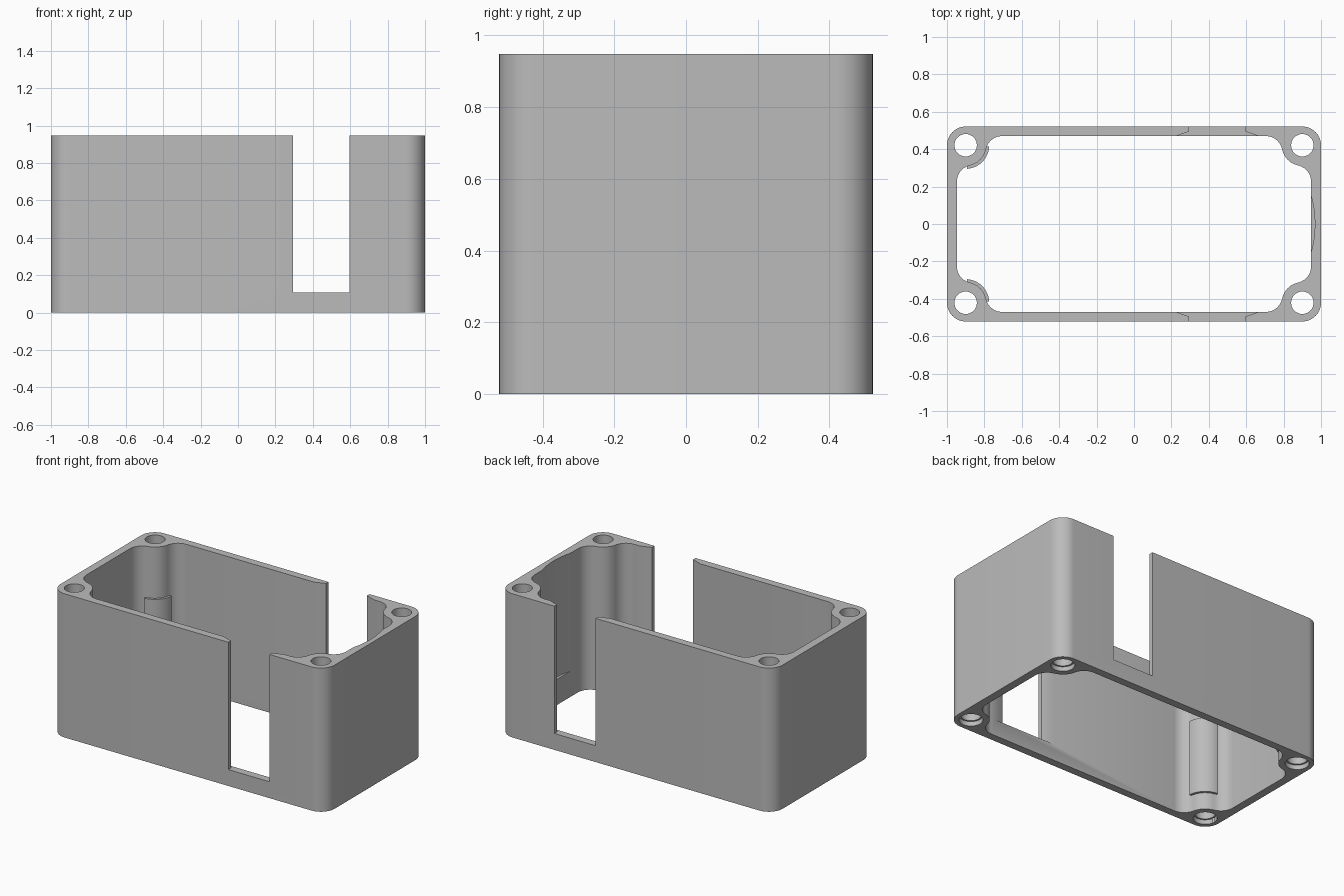
import bpy, bmesh, math
from math import cos, sin, atan2, sqrt, pi, radians

if "Cube" in bpy.data.objects:
    bpy.data.objects.remove(bpy.data.objects["Cube"])

HX, HY, H = 1.0, 0.521, 0.948          # outer half sizes and height
IX, IY = 0.947, 0.47                   # inner half sizes
BX, BY, BR = 0.9, 0.421, 0.11          # screw boss centre and radius
FR = 0.09                              # fillet between boss and wall

grey = bpy.data.materials.new("plain_grey")
grey.diffuse_color = (0.5, 0.5, 0.5, 1)
grey.use_nodes = True
grey.node_tree.nodes["Principled BSDF"].inputs["Base Color"].default_value = grey.diffuse_color


def prism(name, pts, z0, z1):
    """Solid made by raising a closed outline from z0 to z1."""
    bm = bmesh.new()
    base = bm.faces.new([bm.verts.new((x, y, z0)) for x, y in pts])
    top = bmesh.ops.extrude_face_region(bm, geom=[base])["geom"]
    bmesh.ops.translate(bm, vec=(0, 0, z1 - z0),
                        verts=[v for v in top if isinstance(v, bmesh.types.BMVert)])
    bmesh.ops.recalc_face_normals(bm, faces=bm.faces)
    mesh = bpy.data.meshes.new(name)
    bm.to_mesh(mesh)
    bm.free()
    mesh.materials.append(grey)
    ob = bpy.data.objects.new(name, mesh)
    bpy.context.collection.objects.link(ob)
    return ob


def arc(cx, cy, r, a0, a1, n=12):
    return [(cx + r * cos(a0 + (a1 - a0) * i / n),
             cy + r * sin(a0 + (a1 - a0) * i / n)) for i in range(n + 1)]


def four_corners(quarter):
    """Mirror a +x +y corner path, running counterclockwise, to all corners."""
    out = []
    for sx, sy in ((1, 1), (-1, 1), (-1, -1), (1, -1)):
        path = quarter if sx * sy > 0 else quarter[::-1]
        out += [(x * sx, y * sy) for x, y in path]
    return out


def combine(target, other, operation):
    mod = target.modifiers.new(operation.lower(), "BOOLEAN")
    mod.operation, mod.solver, mod.object = operation, "EXACT", other
    bpy.context.view_layer.objects.active = target
    bpy.ops.object.modifier_apply(modifier=mod.name)
    bpy.data.objects.remove(other)


# Rounded outer block
R = 0.1
box = prism("enclosure_wall", four_corners(arc(HX - R, HY - R, R, 0, pi / 2)), 0, H)

# Cavity outline: wall, fillet, boss, fillet, wall
d = BR + FR
fx1 = IX - FR
fy1 = BY - sqrt(d * d - (BX - fx1) ** 2)
fy2 = IY - FR
fx2 = BX - sqrt(d * d - (BY - fy2) ** 2)
a1 = atan2(BY - fy1, BX - fx1)         # fillet towards boss, side wall
a2 = atan2(BY - fy2, BX - fx2)         # fillet towards boss, long wall
corner = (arc(fx1, fy1, FR, 0, a1)
          + arc(BX, BY, BR, a1 + pi, a2 + pi)[1:-1][::1]
          + arc(fx2, fy2, FR, a2, pi / 2))
combine(box, prism("cavity", four_corners(corner), -0.1, H + 0.1), "DIFFERENCE")

# Thicker sleeves low on the two left bosses
for s in (1, -1):
    mid, half = -s * pi / 4, radians(42)
    ring = (arc(-BX, s * BY, 0.126, mid - half, mid + half)
            + arc(-BX, s * BY, 0.085, mid + half, mid - half))
    combine(box, prism("sleeve", ring, 0.11, 0.61), "UNION")

# Screw holes with a shallow counterbore underneath
for sx in (1, -1):
    for sy in (1, -1):
        for r, z0, z1 in ((0.06, -0.1, H + 0.1), (0.071, -0.1, 0.03)):
            hole = arc(sx * BX, sy * BY, r, 0, 2 * pi, 32)[:-1]
            combine(box, prism("hole", hole, z0, z1), "DIFFERENCE")

# Open slot through both long walls, flared on the inside
half_slot = [(0.15, 0.7), (0.15, 0.495), (0.235, 0.465)]
slot = [(0.445 + x, y) for x, y in four_corners(half_slot[::-1])]
combine(box, prism("slot", slot, 0.108, H + 0.1), "DIFFERENCE")

# Shallow curved recess inside the right wall
recess = arc(0.397, 0, 0.57, -radians(20), radians(20), 20) + [(0.8, 0.1), (0.8, -0.1)]
combine(box, prism("recess", recess, 0.17, H + 0.1), "DIFFERENCE")

# Smooth the curves, keep the edges sharp
bpy.ops.object.select_all(action="DESELECT")
box.select_set(True)
bpy.context.view_layer.objects.active = box
bpy.ops.object.shade_smooth_by_angle(angle=radians(25))
